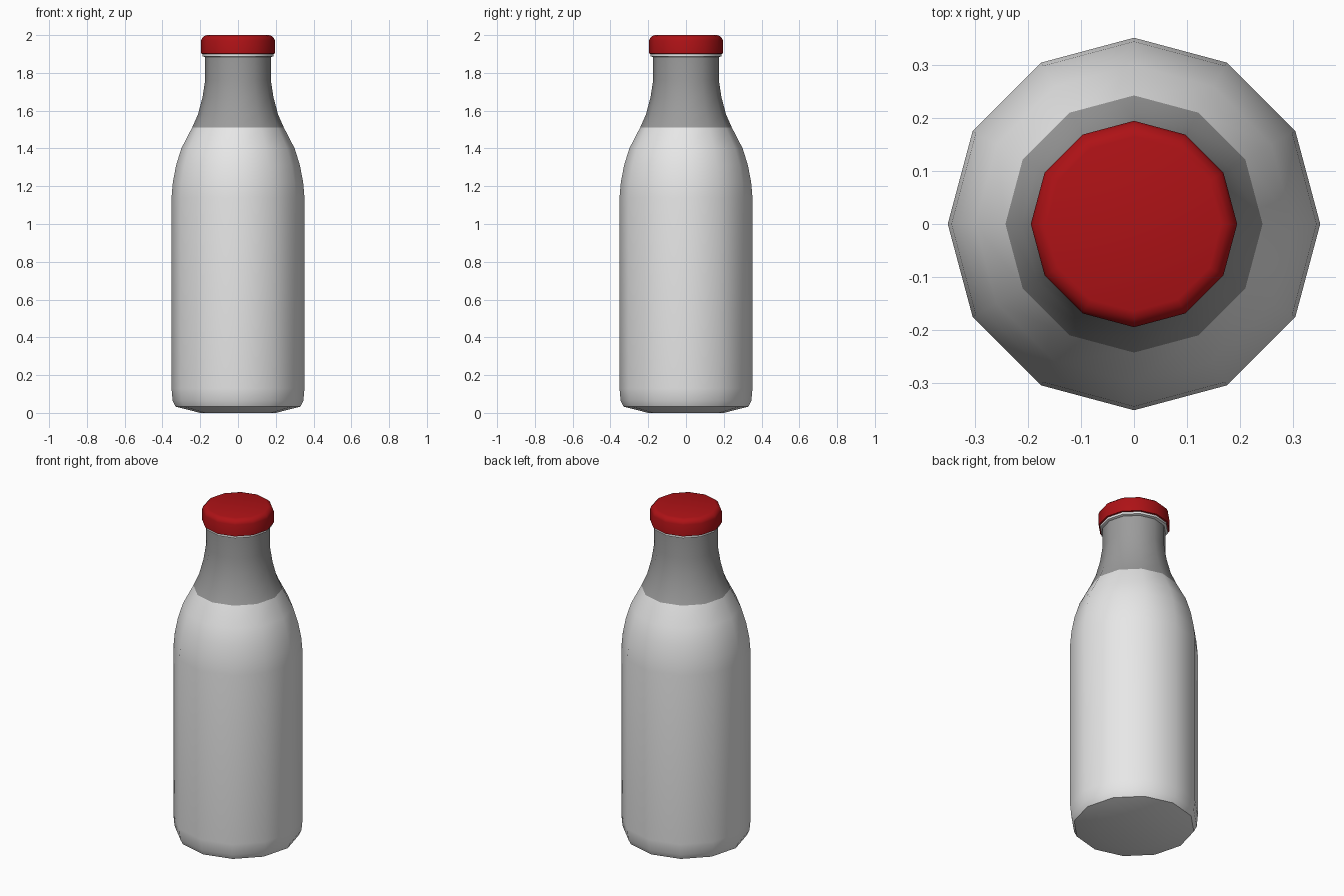
import bpy, bmesh, math

if "Cube" in bpy.data.objects:
    bpy.data.objects.remove(bpy.data.objects["Cube"])

SIDES = 12


def material(name, rgb):
    m = bpy.data.materials.new(name)
    m.diffuse_color = (*rgb, 1)
    m.use_nodes = True
    m.node_tree.nodes["Principled BSDF"].inputs["Base Color"].default_value = m.diffuse_color
    return m


milk = material("milk white", (0.80, 0.80, 0.80))
glass = material("neck grey", (0.33, 0.33, 0.33))
red = material("cap red", (0.42, 0.006, 0.008))


def lathe(name, profile, mats, rule=lambda z: 0, angle=40):
    """Revolve (radius, z) points into a twelve-sided smooth part."""
    bm = bmesh.new()
    rings = []
    for r, z in profile:
        rings.append([bm.verts.new((r * math.cos(2 * math.pi * i / SIDES),
                                    r * math.sin(2 * math.pi * i / SIDES), z))
                      for i in range(SIDES)])
    for a, b in zip(rings, rings[1:]):
        for i in range(SIDES):
            j = (i + 1) % SIDES
            bm.faces.new((a[i], a[j], b[j], b[i]))
    bm.faces.new(rings[0][::-1])
    bm.faces.new(rings[-1])
    for f in bm.faces:
        f.material_index = rule(f.calc_center_median().z)
    me = bpy.data.meshes.new(name)
    bm.to_mesh(me)
    bm.free()
    for m in mats:
        me.materials.append(m)
    ob = bpy.data.objects.new(name, me)
    bpy.context.collection.objects.link(ob)
    bpy.context.view_layer.objects.active = ob
    ob.select_set(True)
    bpy.ops.object.shade_smooth_by_angle(angle=math.radians(angle))
    ob.select_set(False)


# bottle: milk up to the shoulder, grey neck above
lathe("bottle", [(0.20, 0), (0.33, 0.033), (0.346, 0.065), (0.352, 0.13),
                 (0.352, 1.14), (0.345, 1.22), (0.328, 1.31), (0.30, 1.40),
                 (0.243, 1.51), (0.212, 1.58), (0.188, 1.67), (0.174, 1.76),
                 (0.174, 1.91)],
      [milk, glass], lambda z: 1 if z > 1.51 else 0)

# pale lip under the cap
lathe("lip", [(0.174, 1.883), (0.187, 1.888), (0.187, 1.91)], [milk])

# cap with rounded shoulders
lathe("cap", [(0.185, 1.90), (0.195, 1.903), (0.195, 1.972), (0.190, 1.985),
              (0.178, 1.996), (0.165, 2.0)], [red], angle=50)
